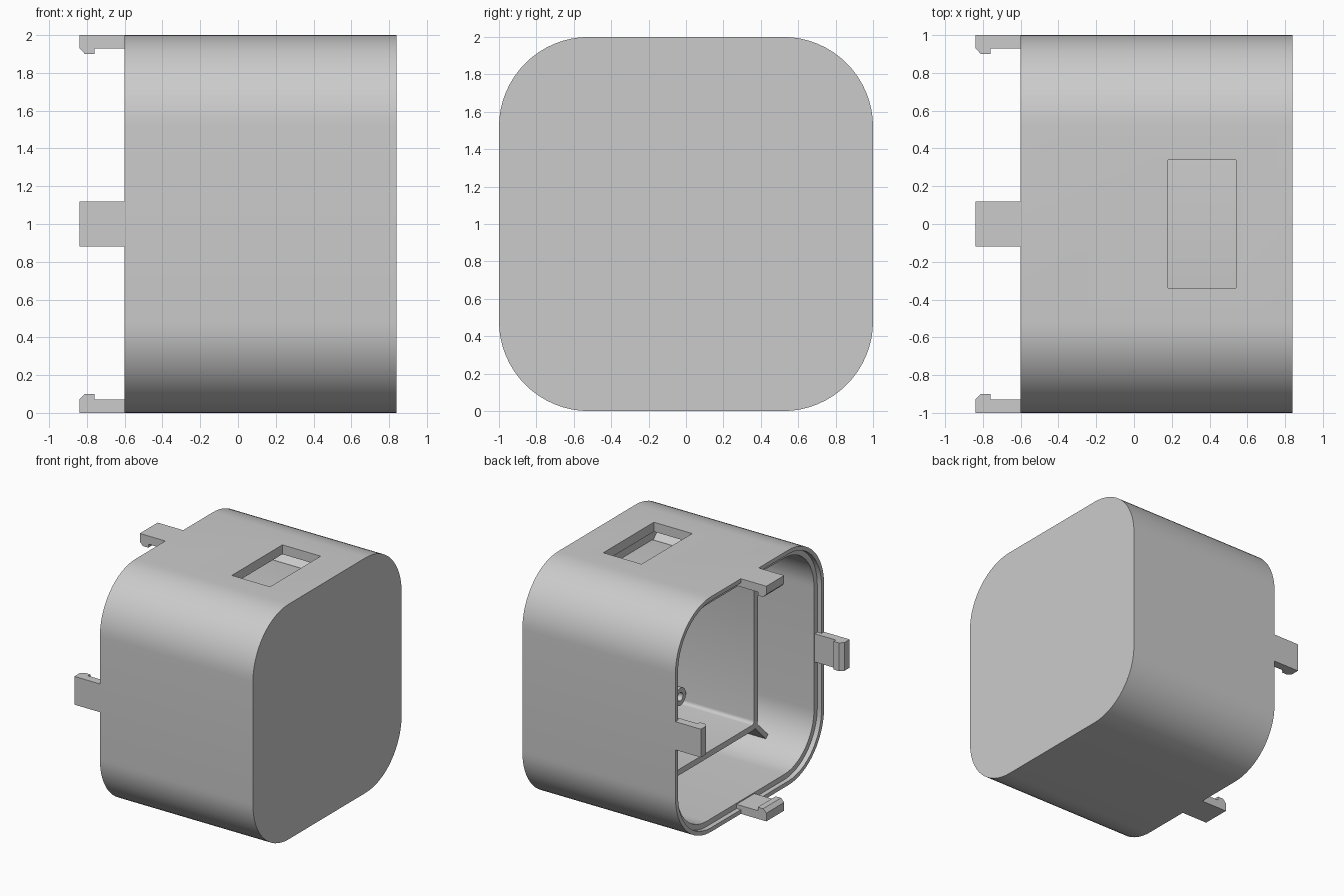
import bpy, bmesh, math
from mathutils import Matrix, Vector

if "Cube" in bpy.data.objects:
    bpy.data.objects.remove(bpy.data.objects["Cube"])

CENTRE = Matrix.Translation((0, 0, 1))          # the case axis runs along x at z = 1
grey = bpy.data.materials.new("grey_plastic")
grey.diffuse_color = (0.6, 0.6, 0.6, 1)
grey.use_nodes = True
grey.node_tree.nodes["Principled BSDF"].inputs["Base Color"].default_value = grey.diffuse_color


def finish(bm, name, matrix=CENTRE):
    bm.transform(matrix)
    bmesh.ops.recalc_face_normals(bm, faces=bm.faces)
    me = bpy.data.meshes.new(name)
    bm.to_mesh(me)
    bm.free()
    me.materials.append(grey)
    ob = bpy.data.objects.new(name, me)
    bpy.context.collection.objects.link(ob)
    return ob


def smooth(ob):
    bpy.ops.object.select_all(action='DESELECT')
    ob.select_set(True)
    bpy.context.view_layer.objects.active = ob
    bpy.ops.object.shade_smooth_by_angle(angle=math.radians(30))


def rounded_square(half, radius, steps):
    c = half - radius
    pts = []
    for q, (sy, sz) in enumerate(((1, 1), (-1, 1), (-1, -1), (1, -1))):
        for i in range(steps + 1):
            a = math.pi / 2 * (q + i / steps)
            pts.append((sy * c + radius * math.cos(a), sz * c + radius * math.sin(a)))
    return pts


def loft(name, sections, steps, closed):
    """Bridge rounded squares given as (x, half size, corner radius)."""
    bm = bmesh.new()
    rings = [[bm.verts.new((x, y, z)) for y, z in rounded_square(h, r, steps)]
             for x, h, r in sections]
    pairs = list(zip(rings, rings[1:]))
    if closed:
        pairs.append((rings[-1], rings[0]))
    for a, b in pairs:
        for i in range(len(a)):
            j = (i + 1) % len(a)
            bm.faces.new((a[i], a[j], b[j], b[i]))
    if not closed:
        bm.faces.new(rings[0])
        bm.faces.new(rings[-1])
    return finish(bm, name)


def prism(name, outline, width, matrix):
    """Extrude an (x, z) outline across y."""
    bm = bmesh.new()
    f = bm.faces.new([bm.verts.new((x, -width / 2, z)) for x, z in outline])
    ext = bmesh.ops.extrude_face_region(bm, geom=[f])["geom"]
    bmesh.ops.translate(bm, vec=(0, width, 0),
                        verts=[v for v in ext if isinstance(v, bmesh.types.BMVert)])
    return finish(bm, name, matrix)


def box(x0, x1, z0, z1):
    return [(x0, z0), (x1, z0), (x1, z1), (x0, z1)]


# Case shell with stepped rim at the open end
shell = loft("case_shell", [(0.84, 1, 0.48), (-0.6, 1, 0.48), (-0.6, 0.965, 0.445),
                            (-0.56, 0.965, 0.445), (-0.56, 0.92, 0.40),
                            (0.76, 0.92, 0.40)], 16, False)

# Window through the top wall
cutter = prism("window_cutter", box(0.18, 0.54, 0.85, 1.1), 0.68, CENTRE)
mod = shell.modifiers.new("window", 'BOOLEAN')
mod.operation, mod.solver, mod.object = 'DIFFERENCE', 'EXACT', cutter
bpy.context.view_layer.objects.active = shell
bpy.ops.object.modifier_apply(modifier=mod.name)
bpy.data.objects.remove(cutter)
smooth(shell)

# Square inner sleeve
smooth(loft("inner_sleeve", [(-0.2, 0.68, 0.06), (0.77, 0.68, 0.06),
                             (0.77, 0.63, 0.03), (-0.2, 0.63, 0.03)], 4, True))

# Snap latch outline: x and distance from the axis
latch = [(-0.6, 1), (-0.84, 1), (-0.84, 0.93), (-0.81, 0.9), (-0.76, 0.9),
         (-0.76, 0.93), (-0.55, 0.93), (-0.55, 0.98), (-0.6, 0.98)]

for k in range(4):
    side = CENTRE @ Matrix.Rotation(k * math.pi / 2, 4, 'X')
    corner = CENTRE @ Matrix.Rotation((k + 0.5) * math.pi / 2, 4, 'X')
    prism(f"snap_latch_{k + 1}", latch, 0.24, side)

    # Diagonal rib joining the sleeve to the rounded wall
    prism(f"corner_rib_{k + 1}", box(-0.2, 0.77, 0.92, 1.15), 0.04, corner)

    # Hollow screw post with small fins
    place = corner @ Matrix.Translation((0, 0, 0.74))
    bm = bmesh.new()
    rings = []
    for x, r in ((0.77, 0.075), (0.42, 0.075), (0.42, 0.035), (0.77, 0.035)):
        rings.append([bm.verts.new((x, r * math.cos(i * math.tau / 24),
                                    r * math.sin(i * math.tau / 24))) for i in range(24)])
    for a, b in zip(rings, rings[1:] + rings[:1]):
        for i in range(24):
            j = (i + 1) % 24
            bm.faces.new((a[i], a[j], b[j], b[i]))
    smooth(finish(bm, f"screw_post_{k + 1}", place))
    for n in range(4):
        turn = Matrix.Rotation((n + 0.5) * math.pi / 2, 4, 'X')
        prism(f"post_fin_{k + 1}_{n + 1}", box(0.45, 0.77, 0.07, 0.12), 0.03, place @ turn)
